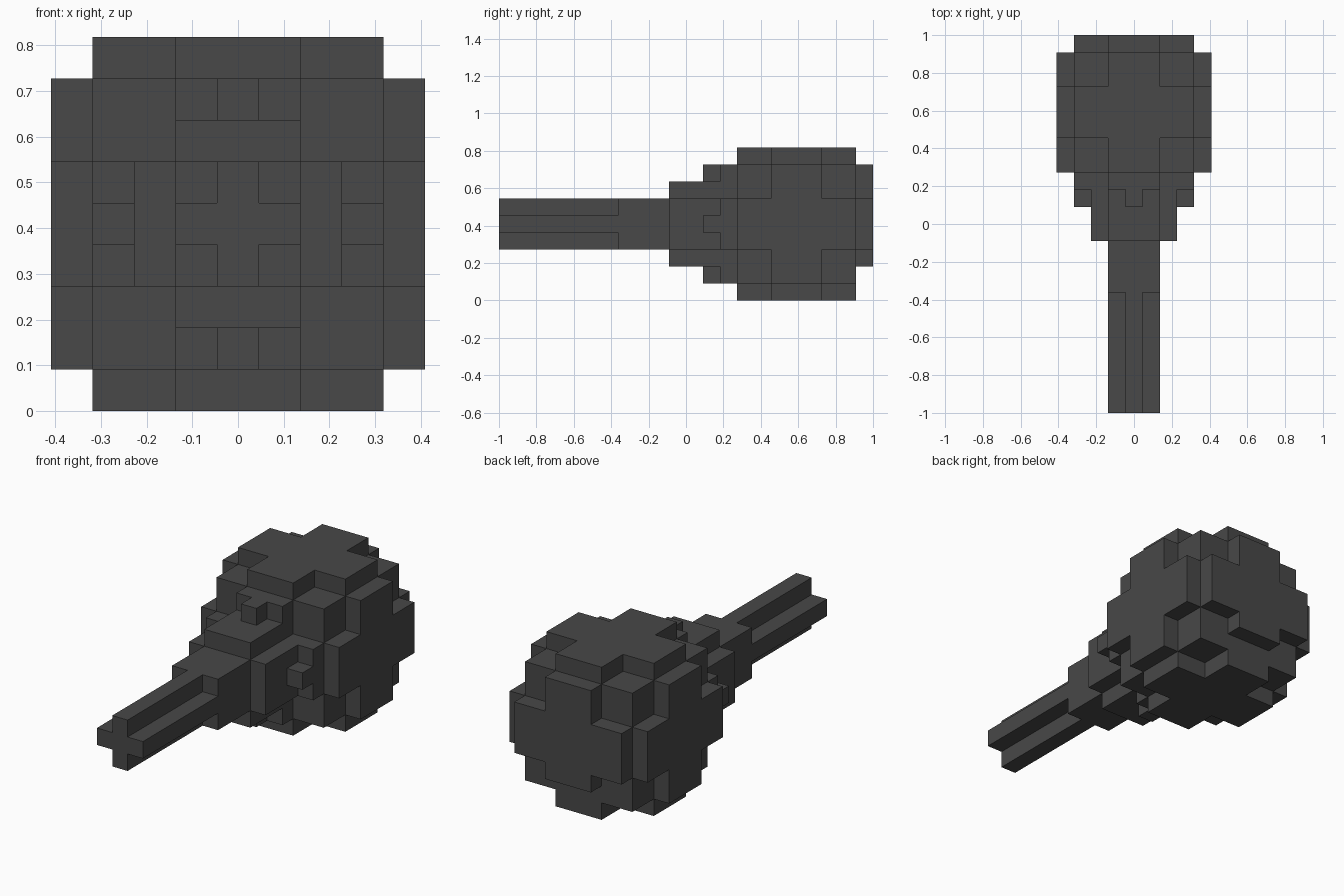
import bpy, bmesh

if "Cube" in bpy.data.objects:
    bpy.data.objects.remove(bpy.data.objects["Cube"])

U = 1 / 11            # one block
CZ = 4.5              # height of the long axis, in blocks
CY = 17.5             # centre of the head along y, in blocks from the front end

mat = bpy.data.materials.new("charcoal")
mat.diffuse_color = (0.065, 0.065, 0.065, 1)
mat.use_nodes = True
mat.node_tree.nodes["Principled BSDF"].inputs["Base Color"].default_value = mat.diffuse_color


def finish(name, bm):
    bmesh.ops.recalc_face_normals(bm, faces=bm.faces)
    me = bpy.data.meshes.new(name)
    bm.to_mesh(me)
    bm.free()
    me.materials.append(mat)
    ob = bpy.data.objects.new(name, me)
    bpy.context.collection.objects.link(ob)
    return ob


def place(p):
    """Block coordinates (x centred, y from front end, z from axis) to scene."""
    return (p[0] * U, p[1] * U - 1, (p[2] + CZ) * U)


def prism(name, outline, axis, d0, d1, cy=0.0):
    """Extrude a 2D outline along an axis between d0 and d1."""
    to3d = {"x": lambda a, b, d: (d, a + cy, b),
            "y": lambda a, b, d: (a, d, b),
            "z": lambda a, b, d: (a, b + cy, d)}[axis]
    bm = bmesh.new()
    lo, hi = ([bm.verts.new(place(to3d(a, b, d))) for a, b in outline] for d in (d0, d1))
    bm.faces.new(lo)
    bm.faces.new(hi)
    n = len(outline)
    for i in range(n):
        j = (i + 1) % n
        bm.faces.new((lo[i], lo[j], hi[j], hi[i]))
    return finish(name, bm)


def square(w, cx=0, cy=0):
    return [(cx - w, cy - w), (cx + w, cy - w), (cx + w, cy + w), (cx - w, cy + w)]


def plus(arm, reach, down=None):
    a, r, d = arm, reach, down or reach
    return [(-a, -d), (a, -d), (a, -a), (r, -a), (r, a), (a, a),
            (a, r), (-a, r), (-a, a), (-r, a), (-r, -a), (-a, -a)]


# handle: ribbed grip, square shaft, stepped neck
prism("handle_grip", plus(0.5, 1.5), "y", 0, 7)
prism("handle_shaft", square(1.5), "y", 7, 10)
prism("neck", plus(1.5, 2.5), "y", 10, 13)

# four small studs around the neck
for name, x, z in (("right", 3, 0), ("left", -3, 0), ("top", 0, 3), ("bottom", 0, -3)):
    prism("neck_stud_" + name, square(0.5, x, z), "y", 12, 13)

# rounded head: core block with a cross-shaped plate on each side
prism("head_core", square(3.5), "y", CY - 3.5, CY + 3.5)
panel = plus(1.5, 3.5)
prism("head_plate_front", panel, "y", CY - 4.5, CY - 3.5)
prism("head_plate_back", plus(1.5, 3.5, 2.5), "y", CY + 3.5, CY + 4.5)
for axis, low, high in (("x", "left", "right"), ("z", "bottom", "top")):
    prism("head_plate_" + low, panel, axis, -4.5, -3.5, CY)
    prism("head_plate_" + high, panel, axis, 3.5, 4.5, CY)
